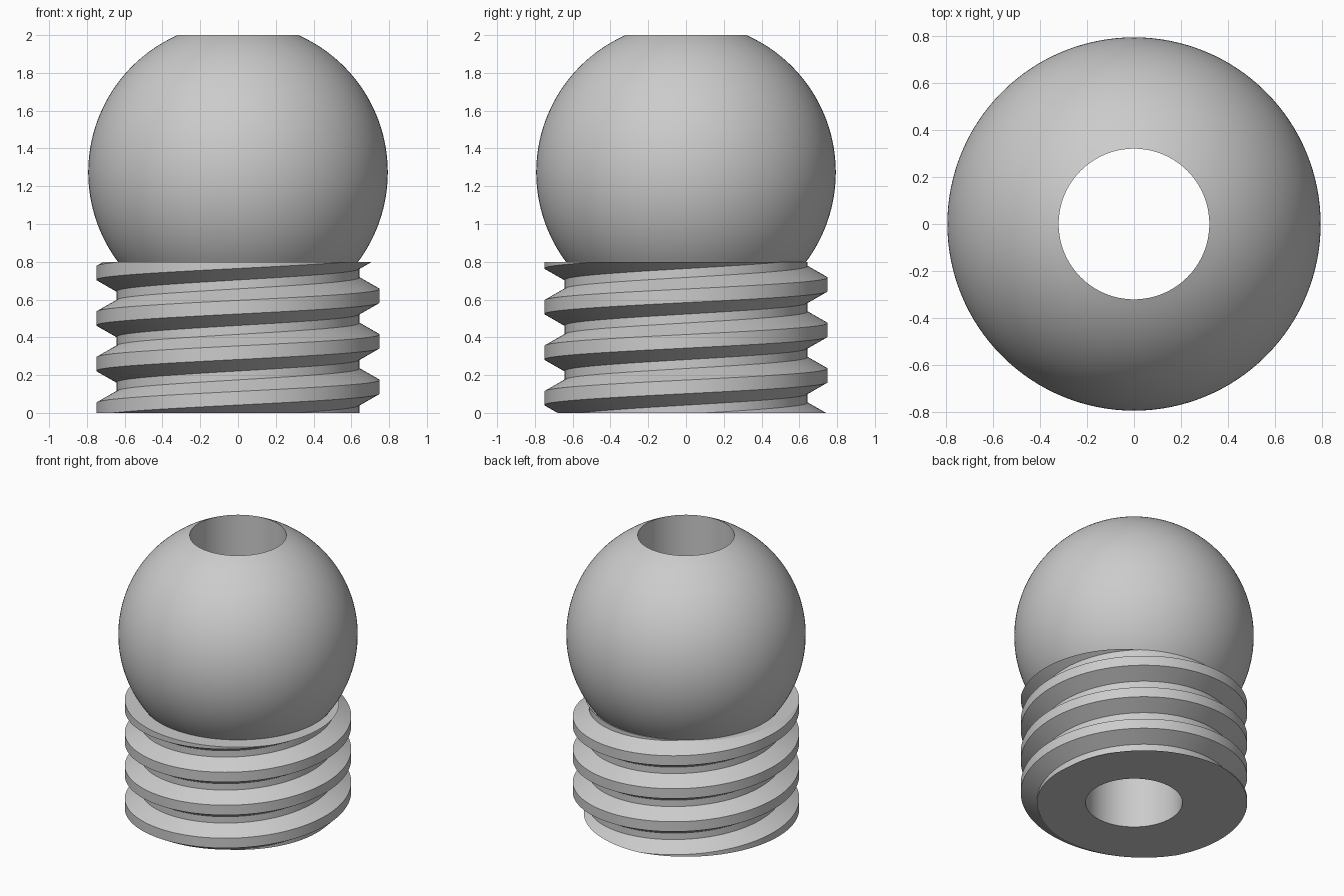
import bpy
import bmesh
import math

cube = bpy.data.objects.get("Cube")
if cube:
    bpy.data.objects.remove(cube, do_unlink=True)

SEGMENTS = 128
STEM_TOP, TOP = 0.8, 2.0
BORE_R = 0.32
BALL_R, BALL_Z = 0.793, 1.274
ROOT_R, CREST_R = 0.643, 0.75
PITCH, CREST_START, CREST_H, FLANK_H = 0.241, 0.102, 0.072, 0.061


def sweep(bm, profile, rise=0.0):
    """Turn a (radius, z) profile once round the z axis, climbing by rise."""
    columns = []
    for i in range(SEGMENTS + 1):
        a = math.tau * i / SEGMENTS
        lift = rise * i / SEGMENTS
        columns.append([bm.verts.new((r * math.cos(a), r * math.sin(a), z + lift))
                        for r, z in profile])
    for c, d in zip(columns, columns[1:]):
        for j in range(len(profile) - 1):
            bm.faces.new((c[j], d[j], d[j + 1], c[j + 1]))


def trim(bm, z, direction):
    bmesh.ops.bisect_plane(bm, geom=bm.verts[:] + bm.edges[:] + bm.faces[:],
                           plane_co=(0, 0, z), plane_no=(0, 0, direction),
                           clear_outer=True)


def cap(bm, z, direction):
    """Fill the flat ring between the two open loops at height z."""
    rim = [e for e in bm.edges if e.is_boundary
           and all(abs(v.co.z - z) < 1e-4 for v in e.verts)]
    bmesh.ops.triangle_fill(bm, edges=rim, use_beauty=True, normal=(0, 0, direction))


bm = bmesh.new()

# Screw thread, made overlong and trimmed flat at both ends
thread = []
for turn in range(-2, 5):
    z = CREST_START + turn * PITCH
    thread += [(ROOT_R, z - FLANK_H), (CREST_R, z),
               (CREST_R, z + CREST_H), (ROOT_R, z + CREST_H + FLANK_H)]
sweep(bm, thread, PITCH)
bmesh.ops.remove_doubles(bm, verts=bm.verts[:], dist=1e-5)
trim(bm, 0, -1)
trim(bm, STEM_TOP, 1)

# Ball and the bore running straight through it
low = math.asin((STEM_TOP - BALL_Z) / BALL_R)
high = math.acos(BORE_R / BALL_R)
STEPS = 56
outline = []
for i in range(STEPS + 1):
    t = low + (high - low) * i / STEPS
    outline.append((BALL_R * math.cos(t), BALL_Z + BALL_R * math.sin(t)))
outline[0] = (outline[0][0], STEM_TOP)
outline[-1] = (BORE_R, TOP)
outline.append((BORE_R, 0))
sweep(bm, outline)
bmesh.ops.remove_doubles(bm, verts=bm.verts[:], dist=1e-5)

# Flat shoulder under the ball and flat underside
cap(bm, STEM_TOP, 1)
cap(bm, 0, -1)
bmesh.ops.recalc_face_normals(bm, faces=bm.faces[:])

mesh = bpy.data.meshes.new("threaded_ball")
bm.to_mesh(mesh)
bm.free()
body = bpy.data.objects.new("threaded_ball", mesh)
bpy.context.collection.objects.link(body)

# Plain grey material
grey = bpy.data.materials.new("plain grey")
grey.use_nodes = True
colour = (0.6, 0.6, 0.6, 1)
grey.diffuse_color = colour
for node in grey.node_tree.nodes:
    if node.type == "BSDF_PRINCIPLED":
        node.inputs["Base Color"].default_value = colour
mesh.materials.append(grey)

bpy.ops.object.select_all(action="DESELECT")
body.select_set(True)
bpy.context.view_layer.objects.active = body
bpy.ops.object.shade_smooth_by_angle(angle=math.radians(25))
